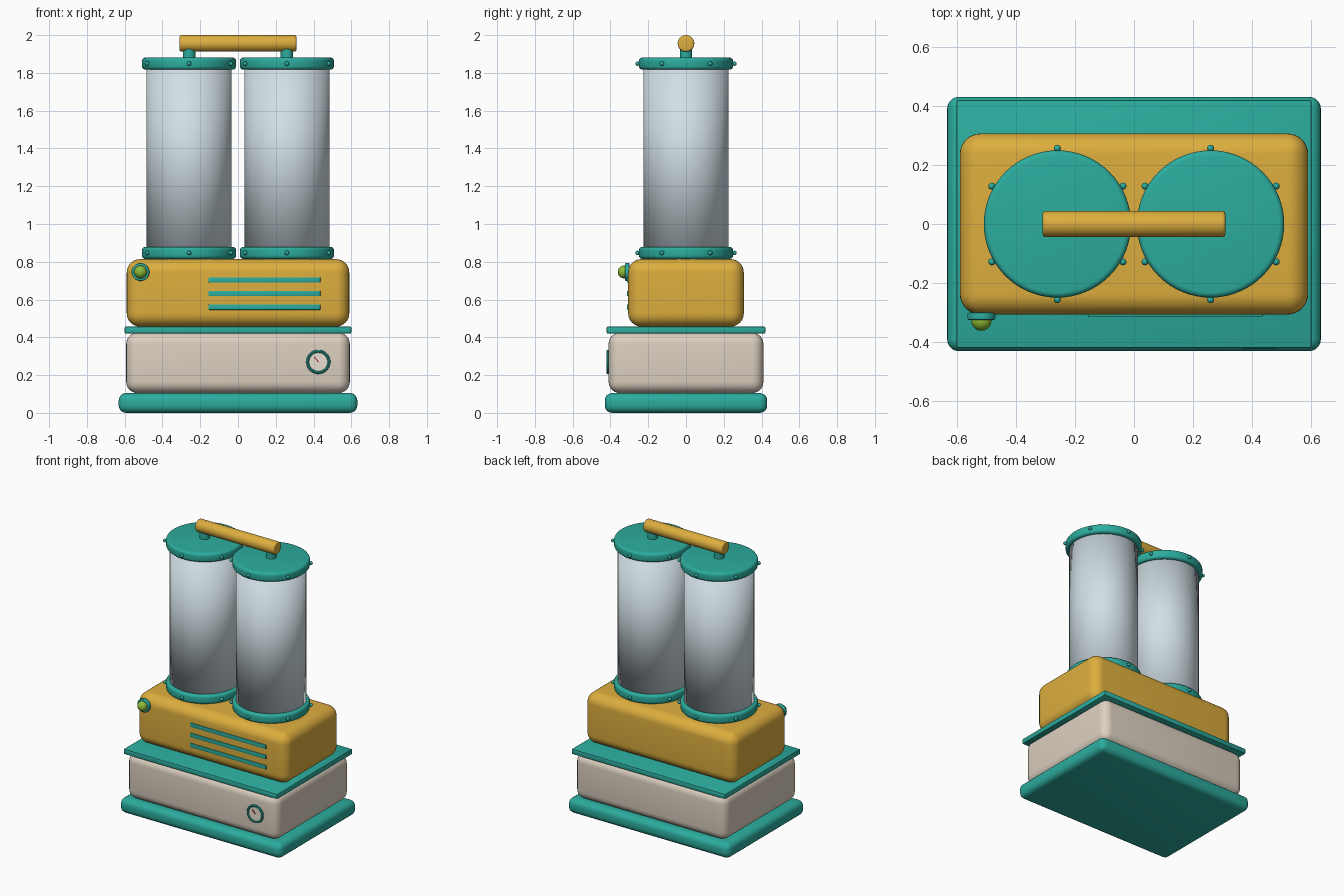
import bpy, math
from mathutils import Vector

if "Cube" in bpy.data.objects:
    bpy.data.objects.remove(bpy.data.objects["Cube"])


def mat(name, srgb):
    lin = [((c / 255 + 0.055) / 1.055) ** 2.4 for c in srgb]
    m = bpy.data.materials.new(name)
    m.diffuse_color = (*lin, 1)
    m.use_nodes = True
    m.node_tree.nodes["Principled BSDF"].inputs["Base Color"].default_value = m.diffuse_color
    return m


TEAL = mat("teal", (44, 172, 158))
MUSTARD = mat("mustard", (221, 174, 62))
BEIGE = mat("beige", (220, 208, 192))
GLASS = mat("pale_glass", (209, 223, 229))
GREEN = mat("green", (142, 188, 55))
DIAL = mat("dial_white", (232, 224, 212))
RED = mat("needle_red", (170, 50, 40))


def finish(name, m, bevel=0, segments=5, smooth=True):
    o = bpy.context.object
    o.name = name
    o.data.materials.append(m)
    if bevel:
        b = o.modifiers.new("bevel", "BEVEL")
        b.width, b.segments, b.limit_method = bevel, segments, "ANGLE"
        bpy.ops.object.modifier_apply(modifier=b.name)
    if smooth:
        bpy.ops.object.shade_smooth_by_angle(angle=math.radians(35))
    return o


def box(name, m, x, y, z, bevel=0, segments=5):
    """Box from (min, max) pairs."""
    bpy.ops.mesh.primitive_cube_add(size=1, location=[sum(p) / 2 for p in (x, y, z)])
    o = bpy.context.object
    o.scale = [p[1] - p[0] for p in (x, y, z)]
    bpy.ops.object.transform_apply(location=False, rotation=False, scale=True)
    return finish(name, m, bevel, segments)


def rod(name, m, r, a, b, bevel=0, verts=64, smooth=True):
    """Cylinder between two points."""
    a, b = Vector(a), Vector(b)
    d = b - a
    bpy.ops.mesh.primitive_cylinder_add(
        vertices=verts, radius=r, depth=d.length, location=(a + b) / 2,
        rotation=d.to_track_quat("Z", "Y").to_euler())
    return finish(name, m, bevel, 4, smooth)


def ball(name, m, r, loc, seg=24):
    bpy.ops.mesh.primitive_uv_sphere_add(segments=seg, ring_count=seg // 2, radius=r, location=loc)
    return finish(name, m)


# stacked housing
box("base_plinth", TEAL, (-.632, .632), (-.43, .43), (0, .105), .04)
box("lower_body", BEIGE, (-.592, .592), (-.41, .41), (.105, .425), .06, 6)
box("trim_slab", TEAL, (-.6, .6), (-.42, .42), (.42, .457), .006, 2)
box("upper_body", MUSTARD, (-.589, .589), (-.306, .306), (.457, .814), .07, 8)

# front vents
for i, z in enumerate((.704, .632, .56)):
    box(f"vent_{i + 1}", TEAL, (-.156, .436), (-.313, -.3), (z - .014, z + .014), .003, 2)

# indicator lamp
rod("lamp_collar", TEAL, .047, (-.516, -.3, .746), (-.516, -.324, .746), .005, 48)
ball("lamp_bulb", GREEN, .034, (-.516, -.327, .746), 32)

# gauge
rod("gauge_face", DIAL, .056, (.425, -.405, .27), (.425, -.416, .27), 0, 48)
bpy.ops.mesh.primitive_torus_add(
    location=(.425, -.414, .27), rotation=(math.pi / 2, 0, 0),
    major_radius=.056, minor_radius=.008, major_segments=48, minor_segments=10)
finish("gauge_ring", TEAL)
needle = box("gauge_needle", RED, (.422, .428), (-.42, -.414), (.267, .303))
needle.location = (.415, -.417, .283)
needle.rotation_euler = (0, math.radians(-40), 0)

# twin cylinders with bolted flanges
for side, x in (("left", -.259), ("right", .259)):
    tube = rod(f"{side}_glass_tube", GLASS, .225, (x, 0, .82), (x, 0, 1.875), 0, 64, False)
    bpy.ops.object.shade_smooth()
    for level, z in (("lower", .847), ("upper", 1.849)):
        rod(f"{side}_{level}_flange", TEAL, .249, (x, 0, z - .032), (x, 0, z + .032), .018)
        for k in range(6):
            t = math.radians(30 + 60 * k)
            ball(f"{side}_{level}_bolt_{k + 1}", TEAL, .012,
                 (x + .256 * math.cos(t), .256 * math.sin(t), z), 12)
    rod(f"{side}_handle_post", TEAL, .033, (x, 0, 1.87), (x, 0, 1.94), 0, 32)

# carry handle
rod("handle_bar", MUSTARD, .044, (-.309, 0, 1.956), (.309, 0, 1.956), .01, 40)
